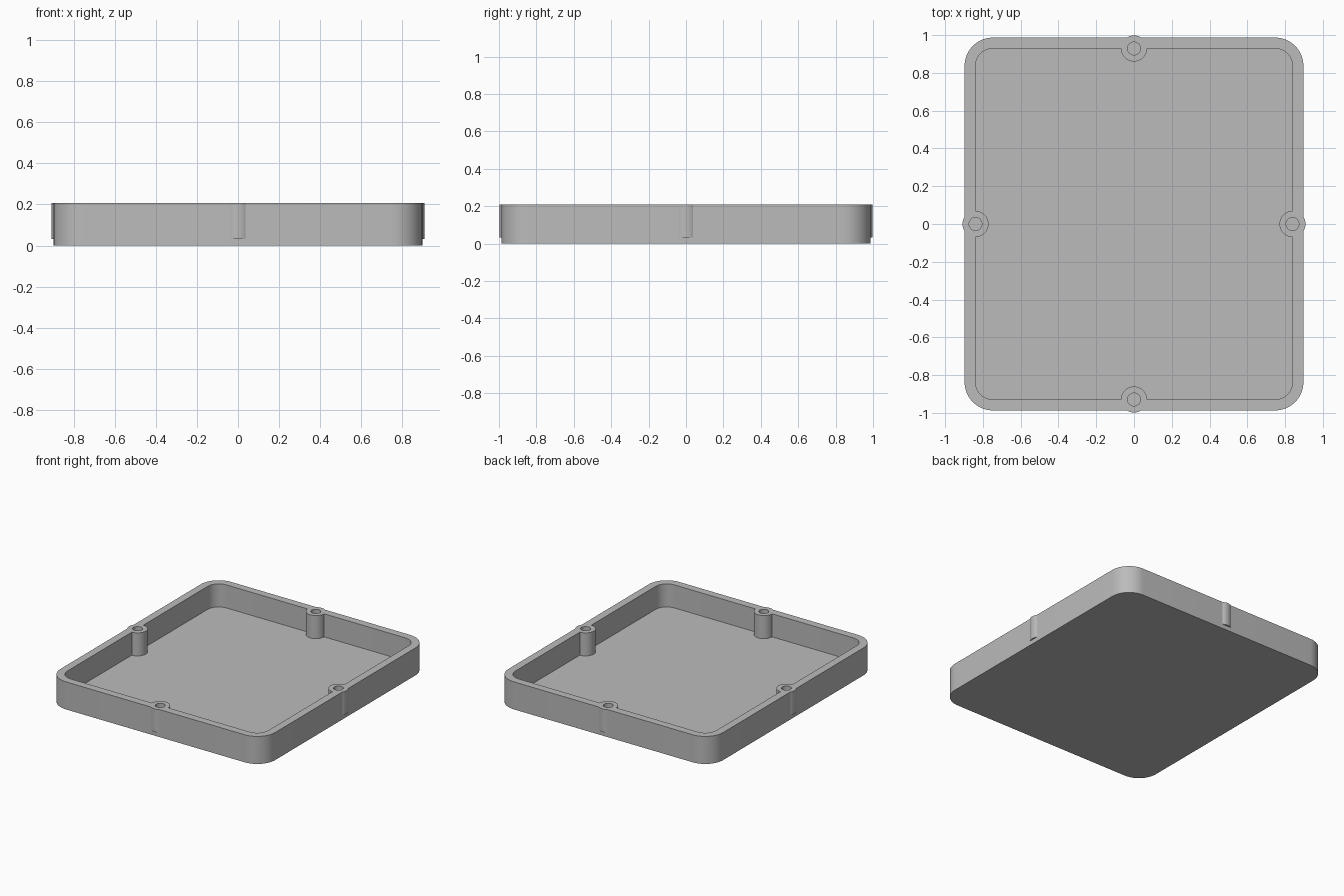
import bpy, bmesh, math

if "Cube" in bpy.data.objects:
    bpy.data.objects.remove(bpy.data.objects["Cube"])

HEIGHT, FLOOR = 0.208, 0.034
HALF_X, HALF_Y = 0.897, 0.987     # outer wall
WALL = 0.058
CORNER = 0.15
BOSS_R, HOLE_R = 0.069, 0.034

grey = bpy.data.materials.new("plain grey")
grey.diffuse_color = (0.5, 0.5, 0.5, 1)
grey.use_nodes = True
grey.node_tree.nodes["Principled BSDF"].inputs["Base Color"].default_value = grey.diffuse_color


def prism(name, outline, z0, z1):
    """Extrude a closed outline from z0 to z1."""
    bm = bmesh.new()
    base = bm.faces.new([bm.verts.new((x, y, z0)) for x, y in outline])
    ext = bmesh.ops.extrude_face_region(bm, geom=[base])
    top = [v for v in ext["geom"] if isinstance(v, bmesh.types.BMVert)]
    bmesh.ops.translate(bm, verts=top, vec=(0, 0, z1 - z0))
    bmesh.ops.recalc_face_normals(bm, faces=bm.faces)
    mesh = bpy.data.meshes.new(name)
    bm.to_mesh(mesh)
    bm.free()
    mesh.materials.append(grey)
    obj = bpy.data.objects.new(name, mesh)
    bpy.context.collection.objects.link(obj)
    return obj


def rounded_rect(hx, hy, r, n=12):
    pts = []
    for k, (sx, sy) in enumerate([(1, 1), (-1, 1), (-1, -1), (1, -1)]):
        for i in range(n + 1):
            a = math.pi / 2 * (k + i / n)
            pts.append((sx * (hx - r) + r * math.cos(a), sy * (hy - r) + r * math.sin(a)))
    return pts


def circle(cx, cy, r, n=48):
    return [(cx + r * math.cos(2 * math.pi * i / n),
             cy + r * math.sin(2 * math.pi * i / n)) for i in range(n)]


def combine(target, tool, operation):
    """Apply a boolean and discard the tool."""
    mod = target.modifiers.new(operation, "BOOLEAN")
    mod.operation, mod.object, mod.solver = operation, tool, "EXACT"
    bpy.context.view_layer.objects.active = target
    bpy.ops.object.modifier_apply(modifier=mod.name)
    bpy.data.objects.remove(tool, do_unlink=True)


# Open tray, left overlong so the rim and bosses are trimmed flush together
tray = prism("tray", rounded_rect(HALF_X, HALF_Y, CORNER), 0, 0.3)
combine(tray, prism("cavity", rounded_rect(HALF_X - WALL, HALF_Y - WALL, CORNER - WALL),
                    FLOOR, 0.4), "DIFFERENCE")

# Screw bosses straddling the middle of each wall
centres = [(HALF_X - WALL, 0), (WALL - HALF_X, 0), (0, HALF_Y - WALL), (0, WALL - HALF_Y)]
for x, y in centres:
    combine(tray, prism("boss", circle(x, y, BOSS_R), FLOOR - 0.001, 0.35), "UNION")

# Screw holes
for x, y in centres:
    combine(tray, prism("hole", circle(x, y, HOLE_R, 32), FLOOR + 0.001, 0.5), "DIFFERENCE")

# Flush top rim
combine(tray, prism("trim", [(-2, -2), (2, -2), (2, 2), (-2, 2)], HEIGHT, 1), "DIFFERENCE")

bpy.ops.object.select_all(action="DESELECT")
tray.select_set(True)
bpy.context.view_layer.objects.active = tray
bpy.ops.object.shade_smooth_by_angle(angle=math.radians(30))
